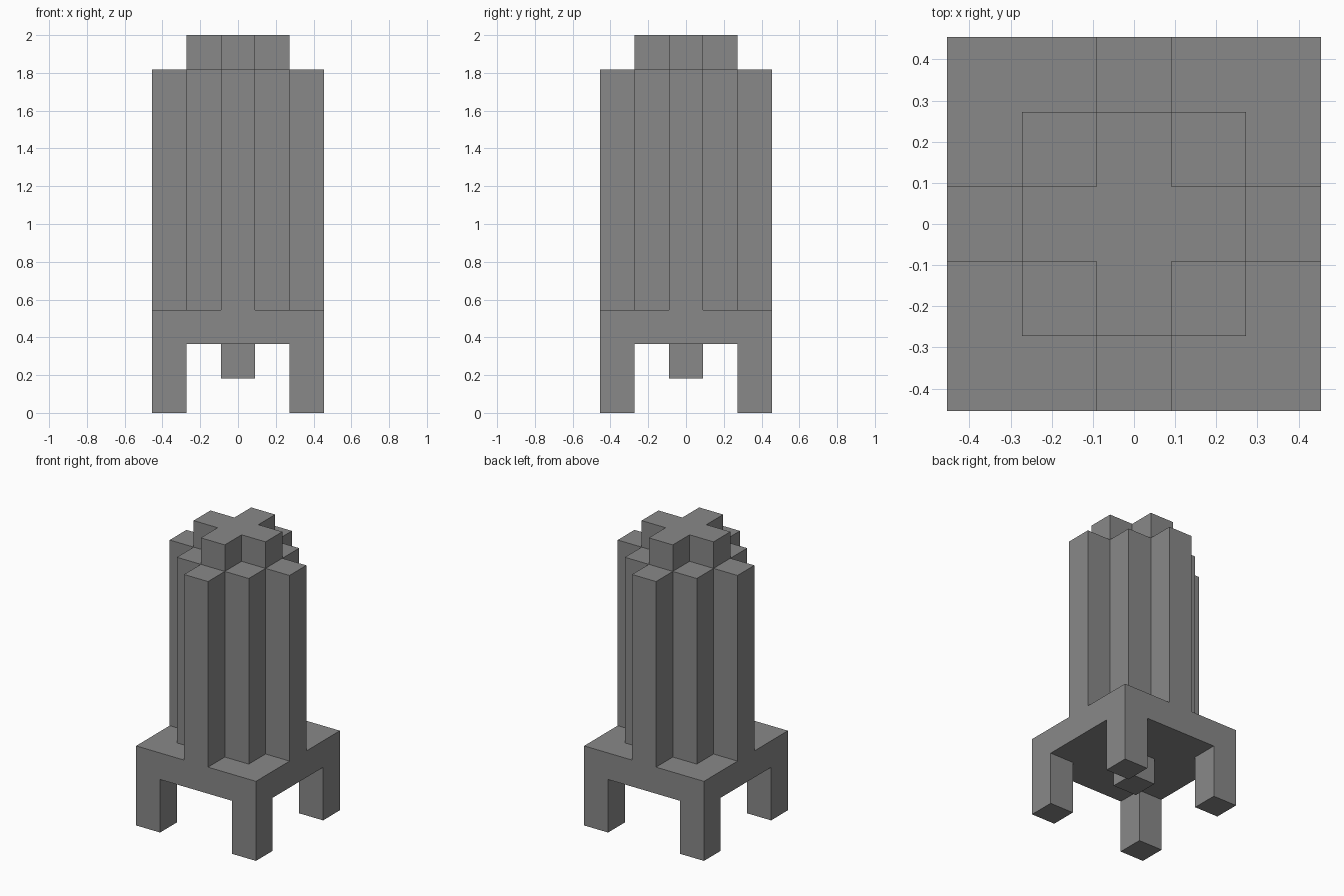
import bpy
import bmesh

cube = bpy.data.objects.get("Cube")
if cube:
    bpy.data.objects.remove(cube, do_unlink=True)

U = 2 / 11  # one block: the model is 11 blocks tall and 5 wide

grey = bpy.data.materials.new("stone_grey")
grey.use_nodes = True
colour = (0.25, 0.25, 0.25, 1)
grey.diffuse_color = colour
grey.node_tree.nodes["Principled BSDF"].inputs["Base Color"].default_value = colour


def prism(name, outline, bottom, top):
    """Extrude a flat outline, in blocks, between two heights."""
    bm = bmesh.new()
    base = bm.faces.new([bm.verts.new((x * U, y * U, bottom * U)) for x, y in outline])
    rise = bmesh.ops.extrude_face_region(bm, geom=[base], use_keep_orig=True)
    moved = [v for v in rise["geom"] if isinstance(v, bmesh.types.BMVert)]
    bmesh.ops.translate(bm, verts=moved, vec=(0, 0, (top - bottom) * U))
    bmesh.ops.recalc_face_normals(bm, faces=bm.faces)
    mesh = bpy.data.meshes.new(name)
    bm.to_mesh(mesh)
    bm.free()
    mesh.materials.append(grey)
    obj = bpy.data.objects.new(name, mesh)
    bpy.context.collection.objects.link(obj)
    return obj


def square(half, cx=0, cy=0):
    return [(cx + sx * half, cy + sy * half) for sx, sy in ((-1, -1), (1, -1), (1, 1), (-1, 1))]


def four_fold(quarter):
    """Repeat a quarter outline by turning it around the centre."""
    points = []
    for _ in range(4):
        points += quarter
        quarter = [(-y, x) for x, y in quarter]
    return points


# Four corner legs
for end, cy in (("front", -2), ("back", 2)):
    for side, cx in (("right", -2), ("left", 2)):
        prism(f"{end}_{side}_leg", square(0.5, cx, cy), 0, 2)

# Table slab and the stub hanging below it
prism("platform", square(2.5), 2, 3)
prism("hanging_stub", square(0.5), 1, 2)

# Fluted column: a square core with an arm on each side
prism("column", four_fold([(2.5, -0.5), (2.5, 0.5), (1.5, 0.5), (1.5, 1.5), (0.5, 1.5)]), 3, 10)

# Cross-shaped cap
prism("cross_cap", four_fold([(1.5, -0.5), (1.5, 0.5), (0.5, 0.5)]), 10, 11)
